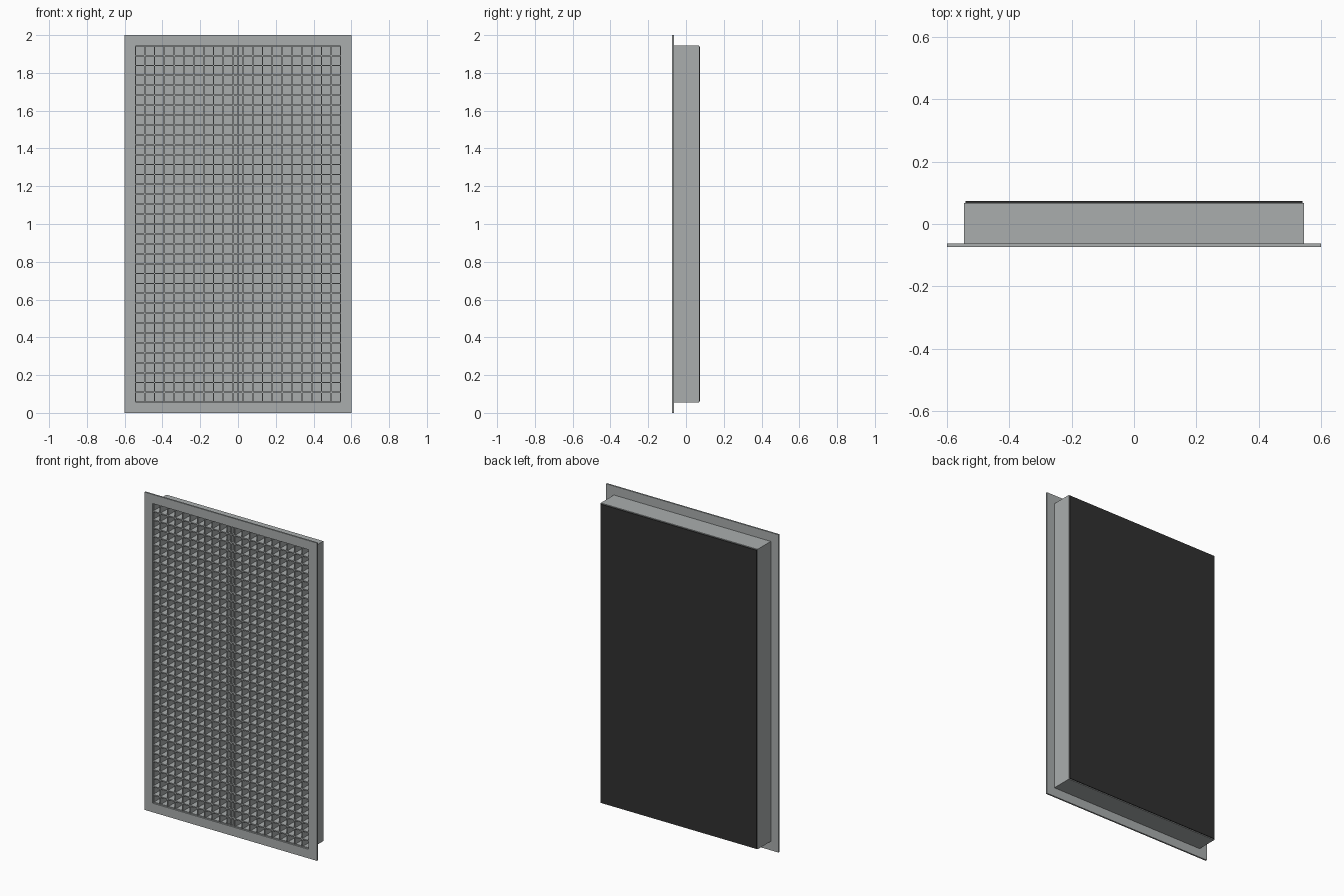
import bpy

if "Cube" in bpy.data.objects:
    bpy.data.objects.remove(bpy.data.objects["Cube"])


def material(name, rgb):
    m = bpy.data.materials.new(name)
    m.diffuse_color = (*rgb, 1)
    m.use_nodes = True
    m.node_tree.nodes["Principled BSDF"].inputs["Base Color"].default_value = m.diffuse_color
    return m


grey = material("grey_metal", (0.40, 0.42, 0.42))
black = material("black_backing", (0.03, 0.03, 0.03))


def boxes(name, parts, mat):
    """One object made of boxes given as (x0, x1, y0, y1, z0, z1)."""
    verts, faces = [], []
    for x0, x1, y0, y1, z0, z1 in parts:
        n = len(verts)
        verts += [(x, y, z) for z in (z0, z1)
                  for x, y in ((x0, y0), (x1, y0), (x1, y1), (x0, y1))]
        quads = [(3, 2, 1, 0), (4, 5, 6, 7)]
        quads += [(i, (i + 1) % 4, (i + 1) % 4 + 4, i + 4) for i in range(4)]
        faces += [tuple(n + i for i in q) for q in quads]
    mesh = bpy.data.meshes.new(name)
    mesh.from_pydata(verts, [], faces)
    mesh.materials.append(mat)
    obj = bpy.data.objects.new(name, mesh)
    bpy.context.collection.objects.link(obj)
    return obj


def frame(name, w, z0, z1, t, y0, y1, mat):
    """Rectangular ring of half width w and border t."""
    return boxes(name, [(-w, -w + t, y0, y1, z0, z1),
                        (w - t, w, y0, y1, z0, z1),
                        (-w + t, w - t, y0, y1, z0, z0 + t),
                        (-w + t, w - t, y0, y1, z1 - t, z1)], mat)


FRONT, FLANGE_BACK, BODY_BACK, BACK = -0.073, -0.063, 0.068, 0.073
W, Z0, Z1 = 0.546, 0.056, 1.944   # duct body outline
BAR = 0.0035                      # half thickness of a grille blade
COLS, ROWS = 21, 36

# front flange and duct body
frame("front_flange", 0.6, 0, 2, 0.057, FRONT, FLANGE_BACK, grey)
frame("duct_body", W, Z0, Z1, 0.005, FLANGE_BACK, BODY_BACK, grey)

# closed rear of the duct, with the black plate behind it
boxes("rear_panel", [(-W + 0.005, W - 0.005, 0.062, BODY_BACK,
                      Z0 + 0.005, Z1 - 0.005)], grey)
boxes("black_back_plate", [(-0.541, 0.541, BODY_BACK, BACK,
                            Z0 + 0.005, Z1 - 0.005)], black)

# egg-crate grille: upright blades (plus centre mullion) and level blades
xs = [-W + 2 * W * i / COLS for i in range(1, COLS)] + [0]
zs = [Z0 + (Z1 - Z0) * i / ROWS for i in range(1, ROWS)]
boxes("upright_blades", [(x - BAR, x + BAR, -0.071, 0.062, Z0 + 0.005, Z1 - 0.005)
                         for x in xs], grey)
boxes("level_blades", [(-W + 0.005, W - 0.005, -0.0705, 0.062, z - BAR, z + BAR)
                       for z in zs], grey)
